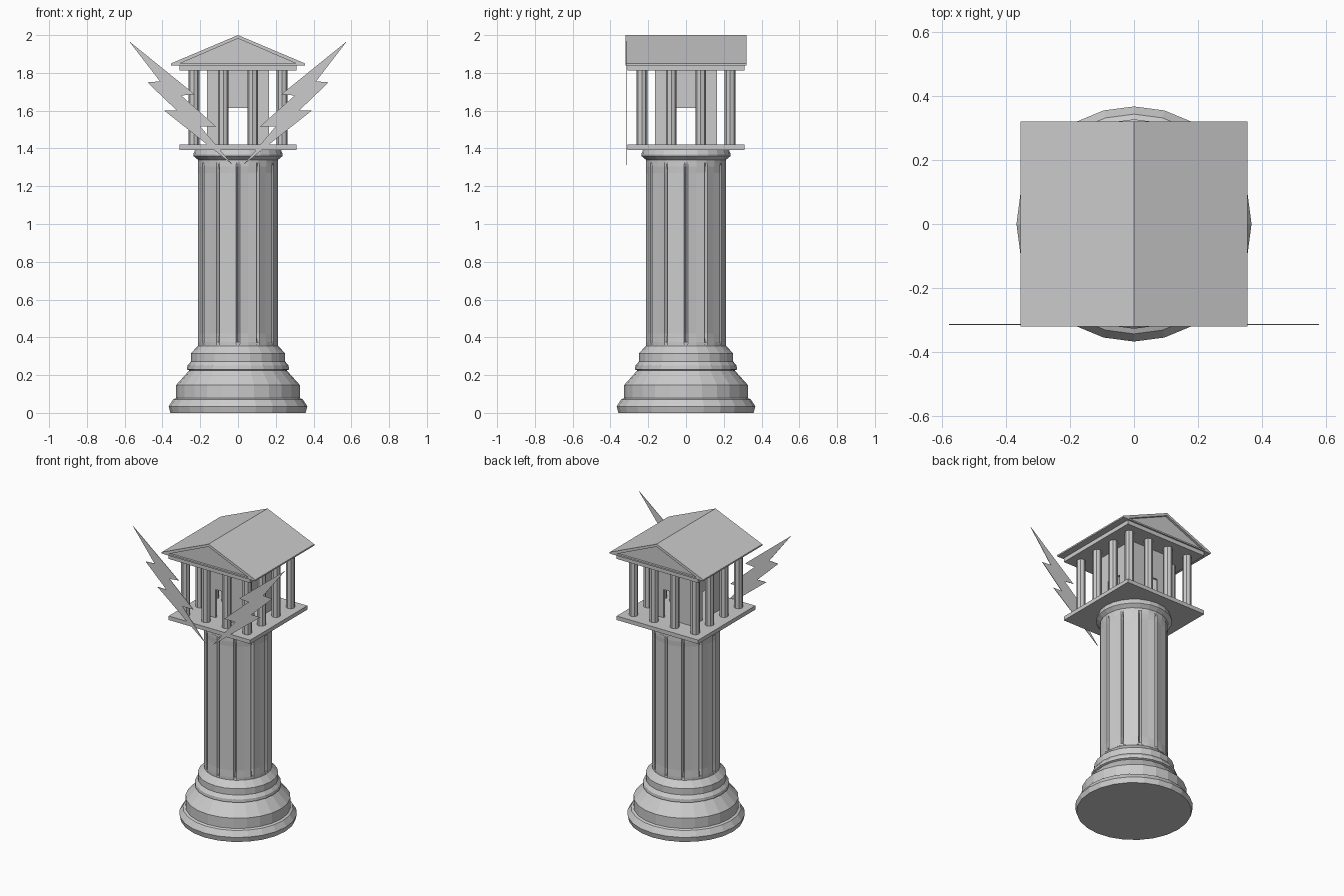
import bpy, bmesh
from math import sin, cos, radians

if "Cube" in bpy.data.objects:
    bpy.data.objects.remove(bpy.data.objects["Cube"])


def finish(name, bm):
    bmesh.ops.recalc_face_normals(bm, faces=bm.faces)
    mesh = bpy.data.meshes.new(name)
    bm.to_mesh(mesh)
    bm.free()
    ob = bpy.data.objects.new(name, mesh)
    bpy.context.collection.objects.link(ob)
    return ob


def loft(name, rings, angles):
    """Skin stacked rings; each ring is (z, function of vertex index -> radius)."""
    bm = bmesh.new()
    loops = [[bm.verts.new((r(i) * cos(radians(a)), r(i) * sin(radians(a)), z))
              for i, a in enumerate(angles)] for z, r in rings]
    n = len(angles)
    for lo, hi in zip(loops, loops[1:]):
        for i in range(n):
            j = (i + 1) % n
            bm.faces.new((lo[i], lo[j], hi[j], hi[i]))
    bm.faces.new(loops[0])
    bm.faces.new(loops[-1])
    return finish(name, bm)


def lathe(name, profile):
    return loft(name, [(z, lambda i, r=r: r) for r, z in profile],
                [15 * k for k in range(24)])


def box(name, x0, x1, y0, y1, z0, z1):
    return prism(name, [(x0, z0), (x1, z0), (x1, z1), (x0, z1)], y0, y1)


def prism(name, pts, y0, y1):
    """Extrude an xz outline along y."""
    bm = bmesh.new()
    f = bm.faces.new([bm.verts.new((x, y0, z)) for x, z in pts])
    ext = bmesh.ops.extrude_face_region(bm, geom=[f])
    verts = [v for v in ext["geom"] if isinstance(v, bmesh.types.BMVert)]
    bmesh.ops.translate(bm, verts=verts, vec=(0, y1 - y0, 0))
    return finish(name, bm)


# Moulded base
lathe("pedestal_base", [(.358, 0), (.367, .035), (.343, .072), (.327, .078),
                        (.327, .148), (.258, .225), (.27, .23), (.268, .25),
                        (.25, .272), (.25, .315), (.212, .355), (.212, .37)])

# Fluted shaft: twelve flat panels divided by narrow grooves
angles = [30 * k + d for k in range(12) for d in (-2.5, 0, 2.5, 15)]
full = lambda i: .212
flute = lambda i: (.213, .190, .213, .207)[i % 4]
spike = lambda i: (.213, .204, .213, .212)[i % 4]
loft("fluted_shaft", [(.36, full), (.375, spike), (.42, flute),
                      (1.27, flute), (1.305, spike), (1.325, full)], angles)

# Capital
lathe("capital", [(.212, 1.32), (.212, 1.34), (.236, 1.36),
                  (.236, 1.37), (.226, 1.398)])

# Temple floor and entablature
box("temple_floor", -.31, .31, -.31, .31, 1.393, 1.42)
box("entablature", -.31, .31, -.31, .31, 1.812, 1.842)

# Ring of columns, four per side
spots = (-.234, -.078, .078, .234)
for x in spots:
    for y in spots:
        if max(abs(x), abs(y)) > .2:
            bm = bmesh.new()
            bmesh.ops.create_cone(bm, cap_ends=True, segments=8, radius1=.029,
                                  radius2=.029, depth=.4)
            bmesh.ops.translate(bm, verts=bm.verts, vec=(x, y, 1.617))
            finish("temple_column", bm)

# Inner chamber: four walls, each with a doorway
w, d, t = .163, .055, .015
door_wall = [(-w, 1.42), (-d, 1.42), (-d, 1.613), (d, 1.613),
             (d, 1.42), (w, 1.42), (w, 1.815), (-w, 1.815)]
for k in range(4):
    wall = prism("chamber_wall", door_wall, -w, -w + t)
    wall.rotation_euler.z = radians(90 * k)

# Gabled roof: sloping shell with a recessed gable
prism("roof_shell", [(-.355, 1.842), (-.325, 1.842), (0, 1.982), (.325, 1.842),
                     (.355, 1.842), (.355, 1.85), (0, 2.0), (-.355, 1.85)], -.32, .32)
prism("gable_fill", [(-.33, 1.843), (.33, 1.843), (0, 1.986)], -.305, .305)
box("roof_soffit", -.355, .355, -.32, .32, 1.84, 1.85)

# Pair of thin lightning bolts on the front
bolt = [(.577, 1.968), (.413, 1.755), (.48, 1.75), (.323, 1.6), (.39, 1.6),
        (.028, 1.313), (.2, 1.517), (.117, 1.517), (.3, 1.68), (.23, 1.687)]
for side in (-1, 1):
    prism("lightning_bolt", [(side * x, z) for x, z in bolt], -.316, -.313)
